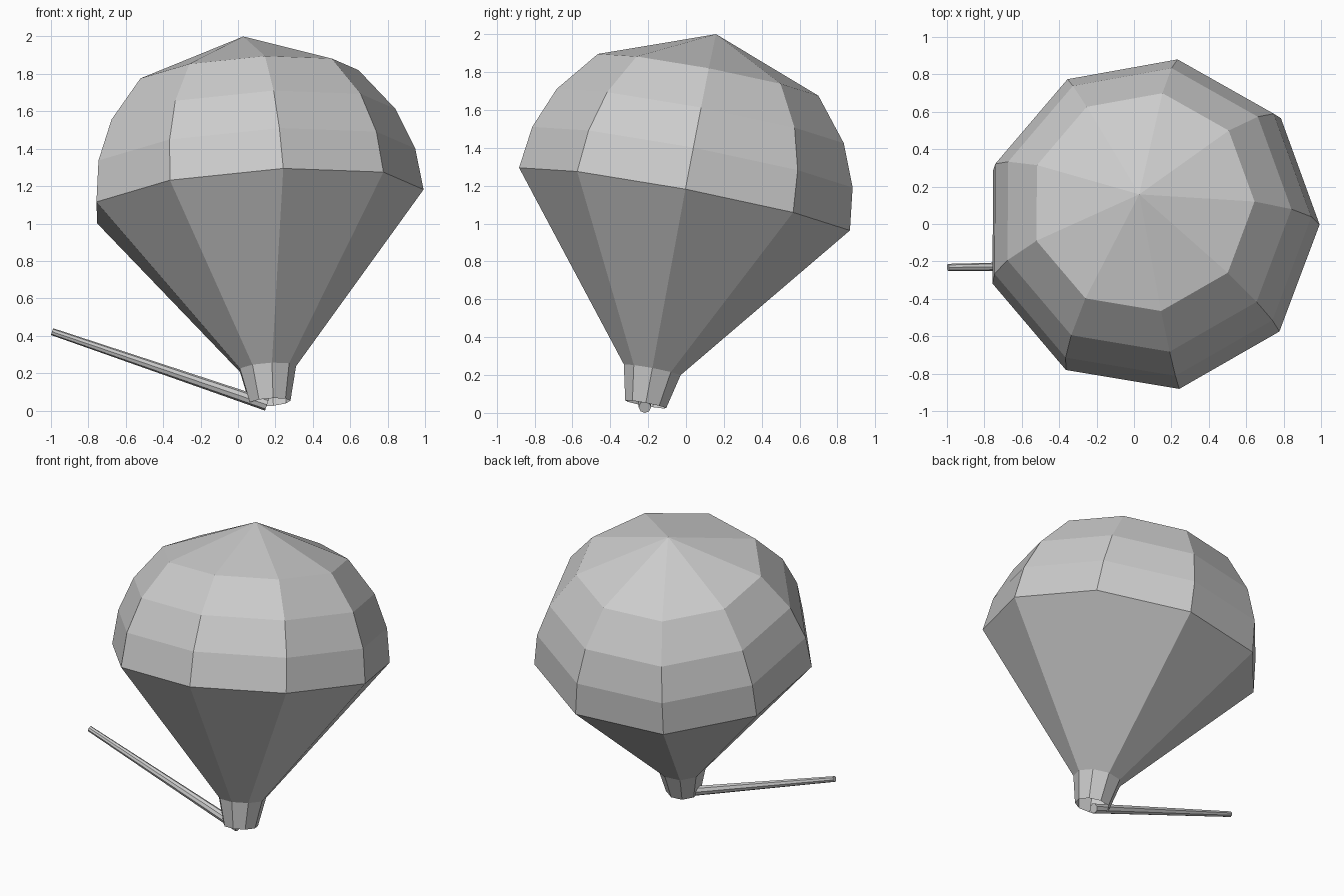
import bpy, bmesh, math
from mathutils import Vector

if "Cube" in bpy.data.objects:
    bpy.data.objects.remove(bpy.data.objects["Cube"])

SIDES = 9


def lathe(name, profile, sides, base, axis, cap=False):
    """Flat-faced solid of revolution: profile of (radius, height) along axis."""
    bm = bmesh.new()
    rot = Vector((0, 0, 1)).rotation_difference(Vector(axis).normalized())
    rings = []
    for r, h in profile:
        n = 1 if r == 0 else sides
        rings.append([bm.verts.new(rot @ Vector((r * math.cos(2 * math.pi * i / sides),
                                                 r * math.sin(2 * math.pi * i / sides), h))
                                   + Vector(base)) for i in range(n)])
    for a, b in zip(rings, rings[1:]):
        for i in range(sides):
            j = (i + 1) % sides
            if len(b) == 1:
                bm.faces.new((a[i], a[j], b[0]))
            else:
                bm.faces.new((a[i], a[j], b[j], b[i]))
    if cap:
        bm.faces.new(rings[0][::-1])
        bm.faces.new(rings[-1])
    me = bpy.data.meshes.new(name)
    bm.to_mesh(me)
    bm.free()
    ob = bpy.data.objects.new(name, me)
    bpy.context.collection.objects.link(ob)
    return ob


# tilted balloon: open neck, cone, faceted dome
R = 0.903
dome = [(R * math.cos(math.radians(a)), R * math.sin(math.radians(a)))
        for a in (0, 14.5, 29.8, 48.2)]
lathe("balloon", [(0.112, -1.095), (0.155, -0.91)] + dome + [(0, 0.9)],
      SIDES, (0.0915, -0.009, 1.118), (-0.072, 0.19, 1))

# tapered stick from the neck opening out to the left
start, end = Vector((0.155, -0.217, 0.031)), Vector((-0.994, -0.232, 0.422))
lathe("stick", [(0.033, 0), (0.019, (end - start).length)], 8, start, end - start, cap=True)
